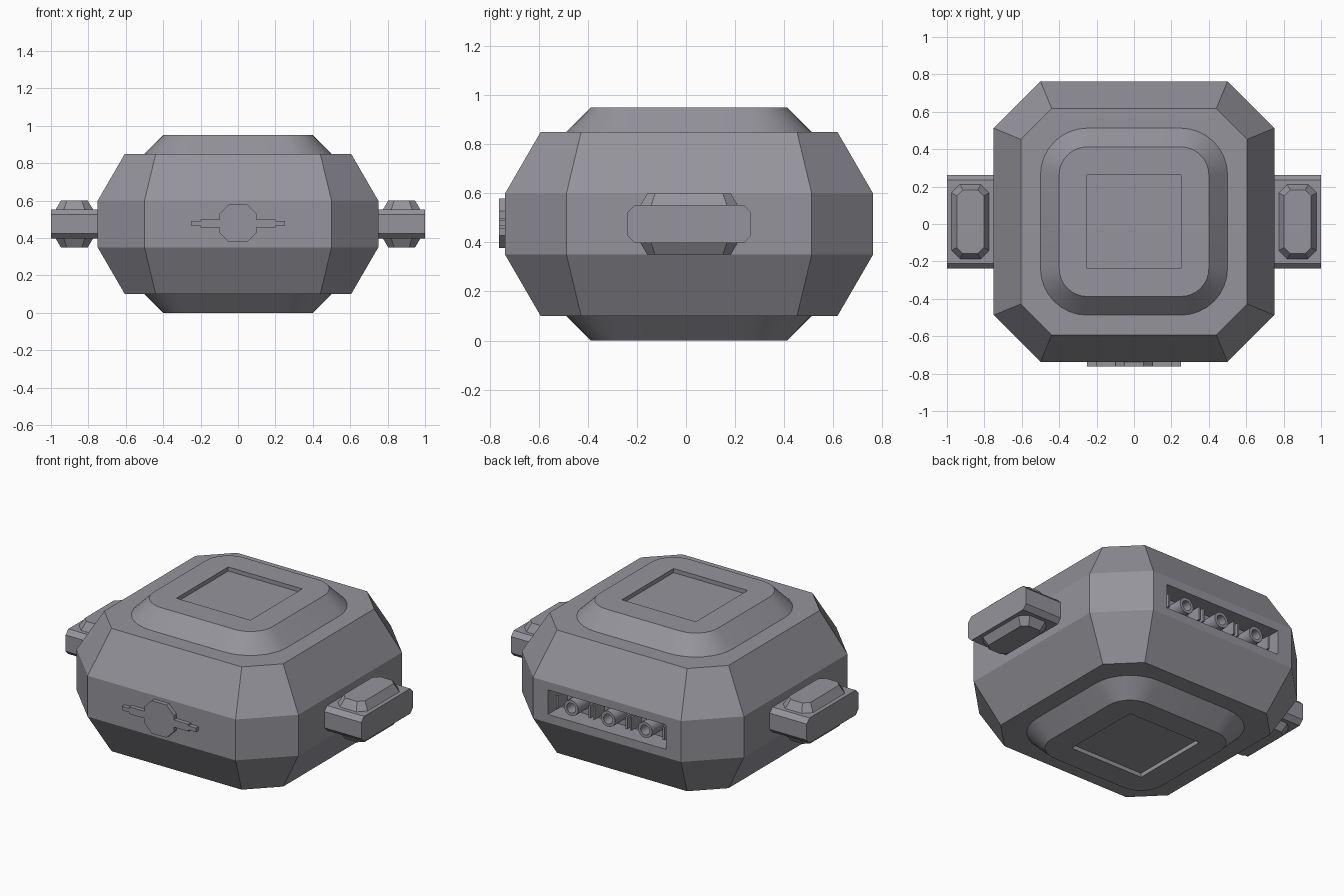
import bpy, bmesh, math
from mathutils import Vector

if "Cube" in bpy.data.objects:
    bpy.data.objects.remove(bpy.data.objects["Cube"])

CY = 0.0125   # body centre in y
CZ = 0.475    # body mid height

grey = bpy.data.materials.new("dark_grey")
grey.diffuse_color = (0.3, 0.295, 0.33, 1)
grey.use_nodes = True
grey.node_tree.nodes["Principled BSDF"].inputs["Base Color"].default_value = grey.diffuse_color


def loft(name, rings, smooth=False):
    """Closed solid through matching rings of 3D points."""
    bm = bmesh.new()
    rows = [[bm.verts.new(p) for p in r] for r in rings]
    n = len(rows[0])
    for a, b in zip(rows, rows[1:]):
        for i in range(n):
            j = (i + 1) % n
            bm.faces.new((a[i], a[j], b[j], b[i]))
    bm.faces.new(rows[0][::-1])
    bm.faces.new(rows[-1])
    bmesh.ops.recalc_face_normals(bm, faces=bm.faces[:])
    me = bpy.data.meshes.new(name)
    bm.to_mesh(me)
    bm.free()
    me.materials.append(grey)
    ob = bpy.data.objects.new(name, me)
    bpy.context.collection.objects.link(ob)
    if smooth:
        activate(ob)
        bpy.ops.object.shade_smooth_by_angle(angle=math.radians(30))
    return ob


def activate(ob):
    bpy.ops.object.select_all(action='DESELECT')
    ob.select_set(True)
    bpy.context.view_layer.objects.active = ob


def box(name, c, s):
    x, y, z = (v / 2 for v in s)
    c = Vector(c)
    return loft(name, [[c + Vector((a * x, b * y, k * z)) for a, b in
                        ((-1, -1), (1, -1), (1, 1), (-1, 1))] for k in (-1, 1)])


def cut(ob, cutter):
    cutter.hide_render = True
    m = ob.modifiers.new("cut", 'BOOLEAN')
    m.operation, m.solver, m.object = 'DIFFERENCE', 'EXACT', cutter
    activate(ob)
    bpy.ops.object.modifier_apply(modifier=m.name)
    bpy.data.objects.remove(cutter)


def rounded(hx, hy, r, seg=1):
    """2D rectangle with rounded (seg > 1) or chamfered (seg = 1) corners."""
    pts = []
    for k, (sx, sy) in enumerate(((1, 1), (-1, 1), (-1, -1), (1, -1))):
        for i in range(seg + 1):
            a = math.pi / 2 * (k + i / seg)
            pts.append((sx * (hx - r) + r * math.cos(a), sy * (hy - r) + r * math.sin(a)))
    return pts


def flat(pts, z, cx=0, cy=CY):
    return [(cx + x, cy + y, z) for x, y in pts]


# Octagonal body with sloped upper and lower bands
wide, narrow = rounded(0.75, 0.75, 0.25), rounded(0.605, 0.605, 0.165)
body = loft("body", [flat(narrow, 0.1), flat(wide, 0.35), flat(wide, 0.6), flat(narrow, 0.85)])

# Port recess in the back
DEPTH = 0.125
BACK = CY + 0.75
cut(body, box("recess_cutter", (0, BACK, CZ), (0.8, 2 * DEPTH, 0.15)))

# Rounded caps with a shallow square recess, top and bottom
for name, z0, z1 in (("top_cap", 0.85, 0.95), ("bottom_cap", 0.1, 0.0)):
    cap = loft(name, [flat(rounded(0.5, 0.5, 0.25, 8), z0),
                      flat(rounded(0.4, 0.4, 0.15, 8), z1)], smooth=True)
    cut(cap, box("cap_cutter", (0, CY, z1), (0.5, 0.5, 0.05)))

# Side handles with tapered blocks above and below
for side, s in (("right", 1), ("left", -1)):
    prof = rounded(0.25, 0.0765, 0.027)
    loft(side + "_handle", [[(s * x, CY + y, CZ + z) for y, z in prof] for x in (0.745, 1.0)])
    for pos, k in (("upper", 1), ("lower", -1)):
        loft(f"{side}_{pos}_block",
             [flat(rounded(0.102, 0.2, 0.045), CZ + k * 0.074, s * 0.875),
              flat(rounded(0.072, 0.17, 0.032), CZ + k * 0.125, s * 0.875)])

# Front latch: chamfered disc with stepped arms
right = [(0.05, 0.1), (0.1, 0.05), (0.1, 0.022), (0.2, 0.022), (0.2, 0.012), (0.25, 0.012)]
outline = (right + [(x, -z) for x, z in right[::-1]]
           + [(-x, -z) for x, z in right] + [(-x, z) for x, z in right[::-1]])
loft("front_latch", [[(x, y, CZ + 0.003 + z) for x, z in outline] for y in (-0.73, CY - 0.775)])

# Back ports: hollow tubes
FLOOR = BACK - DEPTH
for i, x in enumerate((-0.25, 0, 0.25)):
    prof = ((0.048, -0.005), (0.048, 0.115), (0.03, 0.115), (0.03, 0.05))
    loft(f"port_tube_{i + 1}",
         [[(x + r * math.cos(t), FLOOR + d, CZ + r * math.sin(t))
           for t in (math.tau * k / 16 for k in range(16))] for r, d in prof], smooth=True)

# Paired thin dividers between the ports
for i, x in enumerate((-0.36, -0.14, -0.11, 0.11, 0.14, 0.36)):
    box(f"port_divider_{i + 1}", (x, FLOOR + 0.045, CZ), (0.012, 0.1, 0.08))
